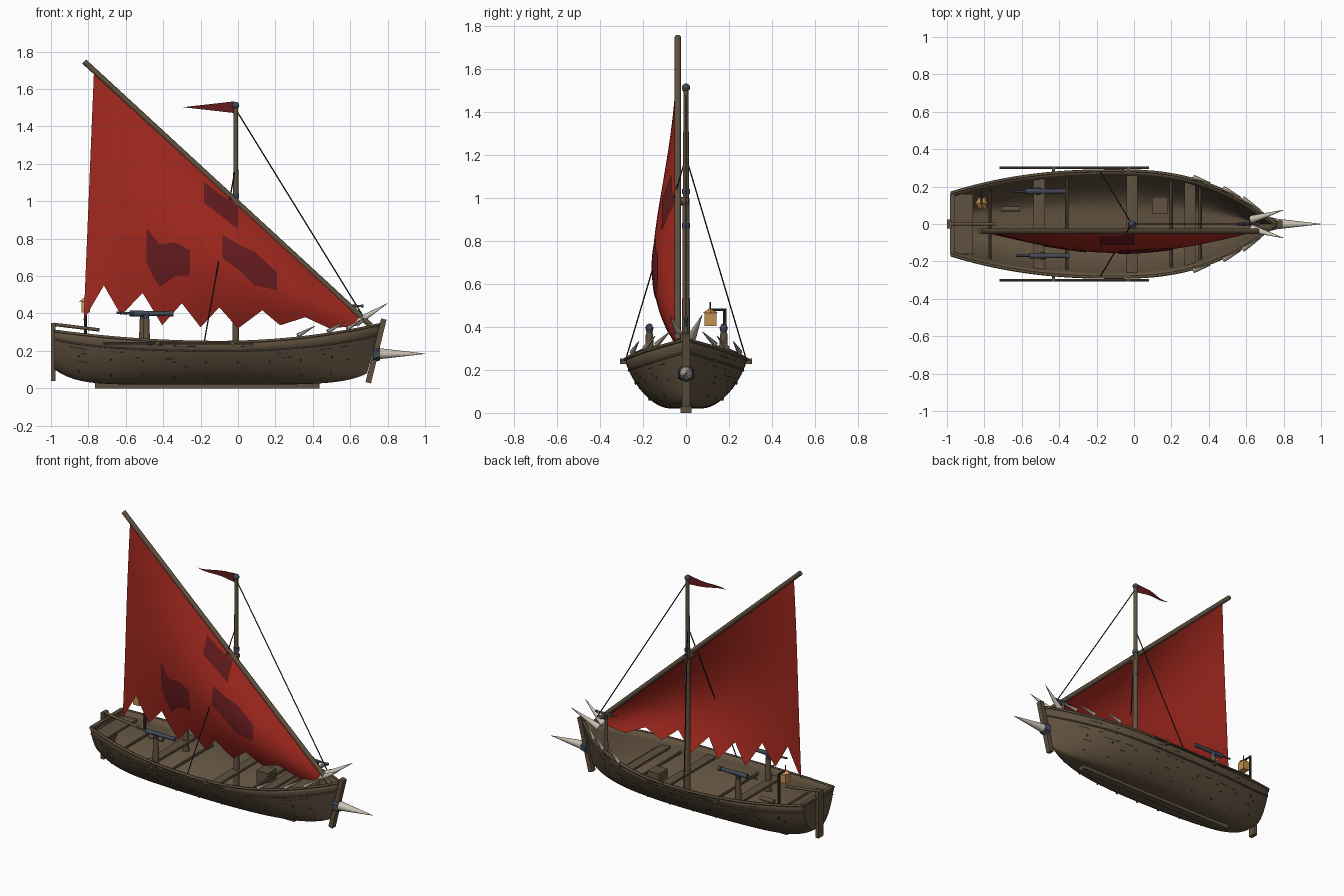
import bpy, bmesh, random
from math import sin, cos, pi
from mathutils import Vector, Matrix

random.seed(4)
cube = bpy.data.objects.get("Cube")
if cube:
    bpy.data.objects.remove(cube, do_unlink=True)


def material(name, rgb):
    m = bpy.data.materials.new(name)
    m.use_nodes = True
    m.diffuse_color = (*rgb, 1)
    node = next(n for n in m.node_tree.nodes if n.type == 'BSDF_PRINCIPLED')
    node.inputs["Base Color"].default_value = (*rgb, 1)
    return m


WOOD = material("weathered wood", (.118, .083, .05))
DARK = material("dark wood", (.05, .036, .024))
RED = material("red cloth", (.36, .021, .013))
PATCH = material("dark red cloth", (.13, .011, .013))
IVORY = material("ivory", (.6, .55, .46))
STEEL = material("blue steel", (.055, .065, .09))
ROPE = material("dark rope", (.025, .022, .017))
GLOW = material("lantern amber", (.55, .28, .08))


def finish(name, bm, mat, smooth=True):
    me = bpy.data.meshes.new(name)
    bm.to_mesh(me)
    bm.free()
    me.materials.append(mat)
    ob = bpy.data.objects.new(name, me)
    bpy.context.collection.objects.link(ob)
    if smooth:
        bpy.ops.object.select_all(action='DESELECT')
        ob.select_set(True)
        bpy.context.view_layer.objects.active = ob
        bpy.ops.object.shade_smooth_by_angle(angle=.7)
    return ob


def add_rod(bm, p, q, r1, r2=None, seg=10):
    p, q = Vector(p), Vector(q)
    mat = Matrix.Translation((p + q) / 2) @ (q - p).to_track_quat('Z', 'Y').to_matrix().to_4x4()
    bmesh.ops.create_cone(bm, cap_ends=True, segments=seg, radius1=r1,
                          radius2=r1 if r2 is None else r2, depth=(q - p).length, matrix=mat)


def rod(name, p, q, mat, r1, r2=None, seg=10):
    bm = bmesh.new()
    add_rod(bm, p, q, r1, r2, seg)
    return finish(name, bm, mat)


def box(name, center, size, mat, tilt=0):
    bm = bmesh.new()
    bmesh.ops.create_cube(bm, size=1, matrix=Matrix.Translation(center)
                          @ Matrix.Rotation(tilt, 4, 'Y') @ Matrix.Diagonal((*size, 1)))
    return finish(name, bm, mat, False)


def grid(name, rows, mat):
    bm = bmesh.new()
    vs = [[bm.verts.new(p) for p in row] for row in rows]
    for a, b in zip(vs, vs[1:]):
        for i in range(len(a) - 1):
            bm.faces.new((a[i], a[i + 1], b[i + 1], b[i]))
    return finish(name, bm, mat)


# Hull form: a is 0 at the flat bottom and 1 at the sheer
def hull(x, a, side=1):
    bow = max(0, (x + .1) / .86)
    stern = max(0, (-.1 - x) / .88)
    beam = .285 * (1 - bow ** 2.5) * (1 - .42 * stern ** 2.3)
    top = .247 + .095 * bow ** 2 + .06 * stern ** 2
    low = .02 + .06 * bow ** 5 + .08 * stern ** 8
    flat = .25 * beam
    h = 1 - cos(a * pi / 2)
    flare = .68 * sin(a * pi / 2) + .32 * h
    return Vector((x - .07 * bow ** 4 * (1 - h),
                   side * (flat + (beam - flat) * flare), low + (top - low) * h))


STATIONS = [-.98 + 1.74 * i / 48 for i in range(49)]
bm = bmesh.new()
sections = []
for x in STATIONS:
    pts = [hull(x, 1 - i / 10, -1) for i in range(11)] + [hull(x, i / 10) for i in range(11)]
    sections.append([bm.verts.new(p) for p in pts])
for s, t in zip(sections, sections[1:]):
    for i in range(21):
        bm.faces.new((s[i], s[i + 1], t[i + 1], t[i]))
bm.faces.new(sections[0][::-1])
bmesh.ops.remove_doubles(bm, verts=bm.verts, dist=.0005)
shell = finish("hull", bm, WOOD)
solid = shell.modifiers.new("planking", 'SOLIDIFY')
solid.thickness = .014
solid.offset = -1

# Rails that follow the hull
for side, label in ((1, "left"), (-1, "right")):
    for a, r, part in ((1, .008, "gunwale"), (.86, .005, "rub_rail")):
        cu = bpy.data.curves.new(part, 'CURVE')
        cu.dimensions = '3D'
        cu.bevel_depth = r
        cu.bevel_resolution = 1
        cu.use_fill_caps = True
        sp = cu.splines.new('POLY')
        sp.points.add(len(STATIONS) - 1)
        for pt, x in zip(sp.points, STATIONS):
            pt.co = (*hull(x, a, side), 1)
        cu.materials.append(WOOD)
        bpy.context.collection.objects.link(bpy.data.objects.new(f"{label}_{part}", cu))

# Plank cracks and nails
bm = bmesh.new()
for side in (1, -1):
    for a in (.6, .73, .8, .93):
        for i in range(6):
            x = random.uniform(-.93, .6)
            add_rod(bm, hull(x, a, side), hull(x + random.uniform(.02, .07), a, side), .002, seg=5)
    for a in (.4, .68):
        for i in range(9):
            p = hull(-.85 + i * .17, a, side)
            add_rod(bm, p, p + Vector((0, side * .005, -.003)), .006, seg=6)
finish("cracks_and_nails", bm, DARK)

# Keel, stem, rudder, tiller and stern deck
box("keel", (-.165, 0, .016), (1.2, .05, .032), WOOD)
box("stem_post", (.738, 0, .2), (.03, .036, .35), WOOD, .24)
box("rudder", (-.988, 0, .195), (.024, .05, .31), WOOD)
rod("tiller", (-.985, 0, .342), (-.74, 0, .312), WOOD, .009)
box("stern_seat", (-.915, 0, .262), (.11, .32, .014), WOOD)
box("transom_cap", (-.972, 0, .303), (.026, .32, .02), WOOD)

# Thwarts and cross spars
for i, x in enumerate((-.507, -.01, .3)):
    box(f"thwart_{i + 1}", (x, 0, .216), (.06, 2 * hull(x, .82).y, .016), WOOD)
for i, x in enumerate((-.77, -.36, .2, .355)):
    y = hull(x, .78).y
    rod(f"cross_spar_{i + 1}", (x, -y, .2), (x, y, .2), WOOD, .009, seg=8)
box("crate", (.14, .1, .18), (.085, .09, .09), WOOD)
rod("log", (-.71, .08, .23), (-.61, .08, .23), WOOD, .014)

# Oars hung outside on brackets
for side, label in ((1, "left"), (-1, "right")):
    rod(f"{label}_oar", (-.72, side * .3, .24), (.08, side * .3, .24), WOOD, .007, seg=8)
    for i, x in enumerate((-.43, -.03)):
        box(f"{label}_oar_bracket_{i + 1}", (x, side * .29, .24), (.016, .035, .026), WOOD)

# Mast with bands and finial
rod("lower_mast", (-.012, 0, .03), (-.012, 0, 1.0), WOOD, .019, .016, 12)
rod("upper_mast", (-.012, 0, 1.0), (-.012, 0, 1.51), WOOD, .014, .012, 12)
for i, z in enumerate((.87, 1.03)):
    rod(f"mast_band_{i + 1}", (-.012, 0, z - .012), (-.012, 0, z + .012), STEEL, .0185, seg=12)
bm = bmesh.new()
bmesh.ops.create_uvsphere(bm, u_segments=12, v_segments=8, radius=.019,
                          matrix=Matrix.Translation((-.012, 0, 1.513)))
finish("mast_finial", bm, STEEL)

# Slanted yard
YARD_A, YARD_B = Vector((-.822, -.038, 1.747)), Vector((.71, -.038, .335))
rod("yard", YARD_A, YARD_B, WOOD, .015, seg=12)
rod("yard_lashing", (-.012, .012, .985), (-.012, -.05, .985), WOOD, .02)


def yard_z(x):
    k = (x - YARD_A.x) / (YARD_B.x - YARD_A.x)
    return YARD_A.z + k * (YARD_B.z - YARD_A.z)


def sail_y(x, z):
    u = min(1, max(0, (x + .81) / 1.46))
    top = yard_z(x)
    v = min(1, max(0, (top - z) / max(.05, top - .3)))
    return -.042 - .113 * sin(pi * u) * sin(pi * v)


# Lateen sail with a torn foot
FOOT = [(-.825, .365), (-.717, .55), (-.625, .39), (-.51, .51), (-.405, .337), (-.3, .455), (-.2, .326),
        (-.1, .433), (0, .32), (.13, .417), (.225, .337), (.36, .38), (.49, .32), (.635, .335)]
rows = []
for (x0, z0), (x1, z1) in zip(FOOT, FOOT[1:]):
    for j in range(4):
        rows.append((x0 + (x1 - x0) * j / 4, z0 + (z1 - z0) * j / 4))
rows.append(FOOT[-1])
sail = []
for fx, fz in rows:
    tx = -.77 + (fx + .825) / 1.46 * 1.41
    line = []
    for j in range(17):
        x, z = tx + (fx - tx) * j / 16, yard_z(tx) + (fz - yard_z(tx)) * j / 16
        line.append((x, sail_y(x, z), z))
    sail.append(line)
grid("sail", sail, RED)


# Ragged patches on the front of the sail: (x, top, bottom) columns
def patch(name, columns):
    cols = []
    for (x0, t0, b0), (x1, t1, b1) in zip(columns, columns[1:]):
        for j in range(5):
            k = j / 4
            x, t, b = x0 + (x1 - x0) * k, t0 + (t1 - t0) * k, b0 + (b1 - b0) * k
            zs = [t + (b - t) * i / 6 for i in range(7)]
            cols.append([(x, sail_y(x, z) - .005, z) for z in zs])
    grid(name, cols, PATCH)


patch("patch_low", [(-.49, .86, .67), (-.42, .77, .54), (-.335, .78, .6), (-.257, .74, .605)])
patch("patch_right", [(-.083, .82, .695), (.01, .765, .63), (.09, .73, .55), (.208, .62, .525)])
patch("patch_high", [(-.182, 1.105, .99), (-.1, 1.04, .93), (0, .975, .85)])

# Pennant
grid("pennant", [[(-.02 - .275 * k, .02 * sin(6 * k) * k, 1.503 + s * .031 * (1 - k))
                  for s in (1, 0, -1)] for k in [i / 10 for i in range(10)] + [.99]], PATCH)

# Rigging
rod("forestay", (-.005, 0, 1.48), (.66, 0, .4), ROPE, .0035, seg=6)
for side, label in ((1, "left"), (-1, "right")):
    rod(f"{label}_shroud", (-.012, 0, 1.19), (-.18, side * .28, .25), ROPE, .0035, seg=6)


# Swivel guns
def swivel_gun(name, x, y, z, foot, size):
    rod(f"{name}_post", (x, y, foot), (x, y, z - .03), WOOD, .023 * size, .017 * size)
    rod(f"{name}_fork", (x, y, z - .035), (x, y, z), STEEL, .012 * size, .02 * size)
    rod(f"{name}_barrel", (x - .07 * size, y, z), (x + .14 * size, y, z), STEEL, .016 * size, .011 * size)
    rod(f"{name}_muzzle", (x + .125 * size, y, z), (x + .145 * size, y, z), STEEL, .015 * size)
    rod(f"{name}_handle", (x - .14 * size, y, z + .004), (x - .07 * size, y, z), STEEL, .006 * size)


swivel_gun("right_gun", -.49, -.17, .4, .15, 1)
swivel_gun("left_gun", -.51, .175, .4, .15, 1)
swivel_gun("bow_gun", .59, 0, .44, .2, .55)

# Ram spike, bow horns and side tusks
rod("ram_collar", (.722, 0, .183), (.76, 0, .183), STEEL, .044, .034, 6)
rod("ram_spike", (.75, 0, .185), (1.0, 0, .185), IVORY, .03, .001, 12)
for side, label in ((1, "left"), (-1, "right")):
    rod(f"{label}_bow_horn", (.63, side * .025, .35), (.8, side * .075, .455), IVORY, .022, .001)
    for i, x in enumerate((.32, .48, .585)):
        p, q = hull(x, 1, side), hull(x + .09, 1, side)
        out = Vector((0, side * .012, .012))
        rod(f"{label}_tusk_{i + 1}", p + out, q + out + Vector((0, 0, .04)), IVORY, .013, .002, 8)

# Hanging lantern at the stern
rod("lantern_post", (-.815, .18, .18), (-.815, .18, .485), DARK, .008, seg=8)
rod("lantern_arm", (-.815, .185, .48), (-.815, .105, .48), DARK, .006, seg=8)
box("lantern_glass", (-.815, .113, .435), (.045, .056, .06), GLOW)
rod("lantern_roof", (-.815, .113, .464), (-.815, .113, .484), GLOW, .036, .008, 4)
rod("lantern_hook", (-.815, .113, .48), (-.815, .113, .515), DARK, .003, seg=6)
